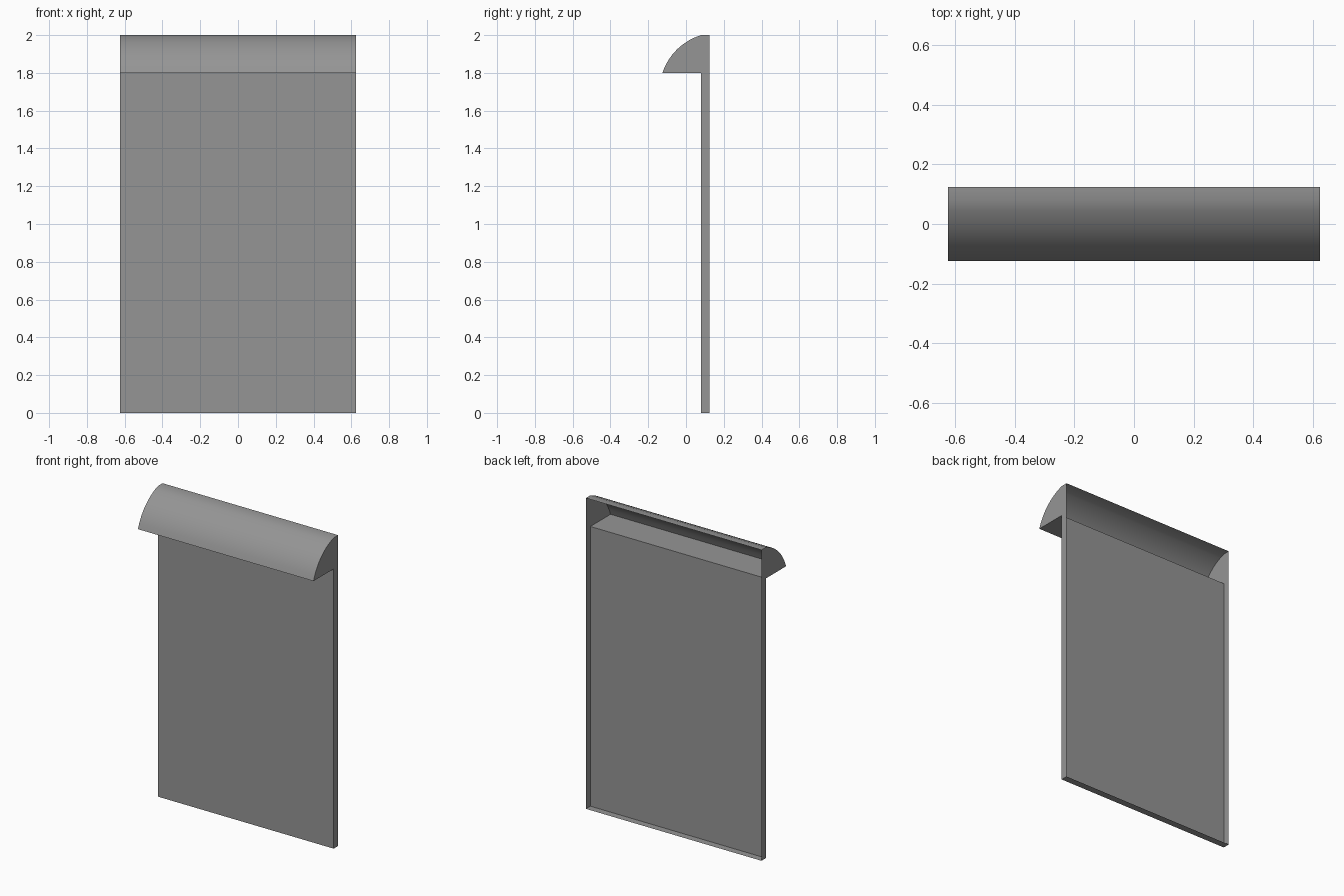
import bpy, bmesh, math

cube = bpy.data.objects.get("Cube")
if cube:
    bpy.data.objects.remove(cube, do_unlink=True)

HALF_WIDTH = 0.625
BACK, PANEL, LIP = 0.125, 0.08, -0.125
HOOD_BASE, TOP = 1.8, 2.0
SAGITTA, STEPS = 0.035, 8

# Single grey material
grey = bpy.data.materials.new("mid grey")
grey.use_nodes = True
colour = (0.3, 0.3, 0.3, 1)
grey.diffuse_color = colour
grey.node_tree.nodes["Principled BSDF"].inputs["Base Color"].default_value = colour


def arc(start, end, sagitta, steps):
    """Points on a circular arc bulging to the left of start -> end."""
    dy, dz = end[0] - start[0], end[1] - start[1]
    chord = math.hypot(dy, dz)
    radius = (chord / 2) ** 2 / (2 * sagitta) + sagitta / 2
    half = math.asin(chord / 2 / radius)
    points = []
    for i in range(steps + 1):
        a = half * (2 * i / steps - 1)
        along = chord / 2 + radius * math.sin(a)
        out = radius * (math.cos(a) - math.cos(half))
        points.append((start[0] + (dy * along - dz * out) / chord,
                       start[1] + (dz * along + dy * out) / chord))
    return points


# Side profile: bottom flange, flat panel, hood floor, curved hood, top flange
profile = [(BACK, 0), (PANEL, 0), (PANEL, HOOD_BASE)]
profile += arc((LIP, HOOD_BASE), (PANEL, TOP), SAGITTA, STEPS)
profile.append((BACK, TOP))

# Sweep the profile across the width, close both ends, leave the back open
bm = bmesh.new()
right = [bm.verts.new((-HALF_WIDTH, y, z)) for y, z in profile]
left = [bm.verts.new((HALF_WIDTH, y, z)) for y, z in profile]
for i in range(len(profile) - 1):
    bm.faces.new((right[i], left[i], left[i + 1], right[i + 1]))
bm.faces.new(right)
bm.faces.new(left[::-1])

mesh = bpy.data.meshes.new("hooded_panel")
bm.to_mesh(mesh)
bm.free()
mesh.materials.append(grey)
panel = bpy.data.objects.new("hooded_panel", mesh)
bpy.context.collection.objects.link(panel)

# Smooth the hood curve while keeping corners sharp
bpy.ops.object.select_all(action="DESELECT")
panel.select_set(True)
bpy.context.view_layer.objects.active = panel
bpy.ops.object.shade_smooth_by_angle(angle=math.radians(30))
